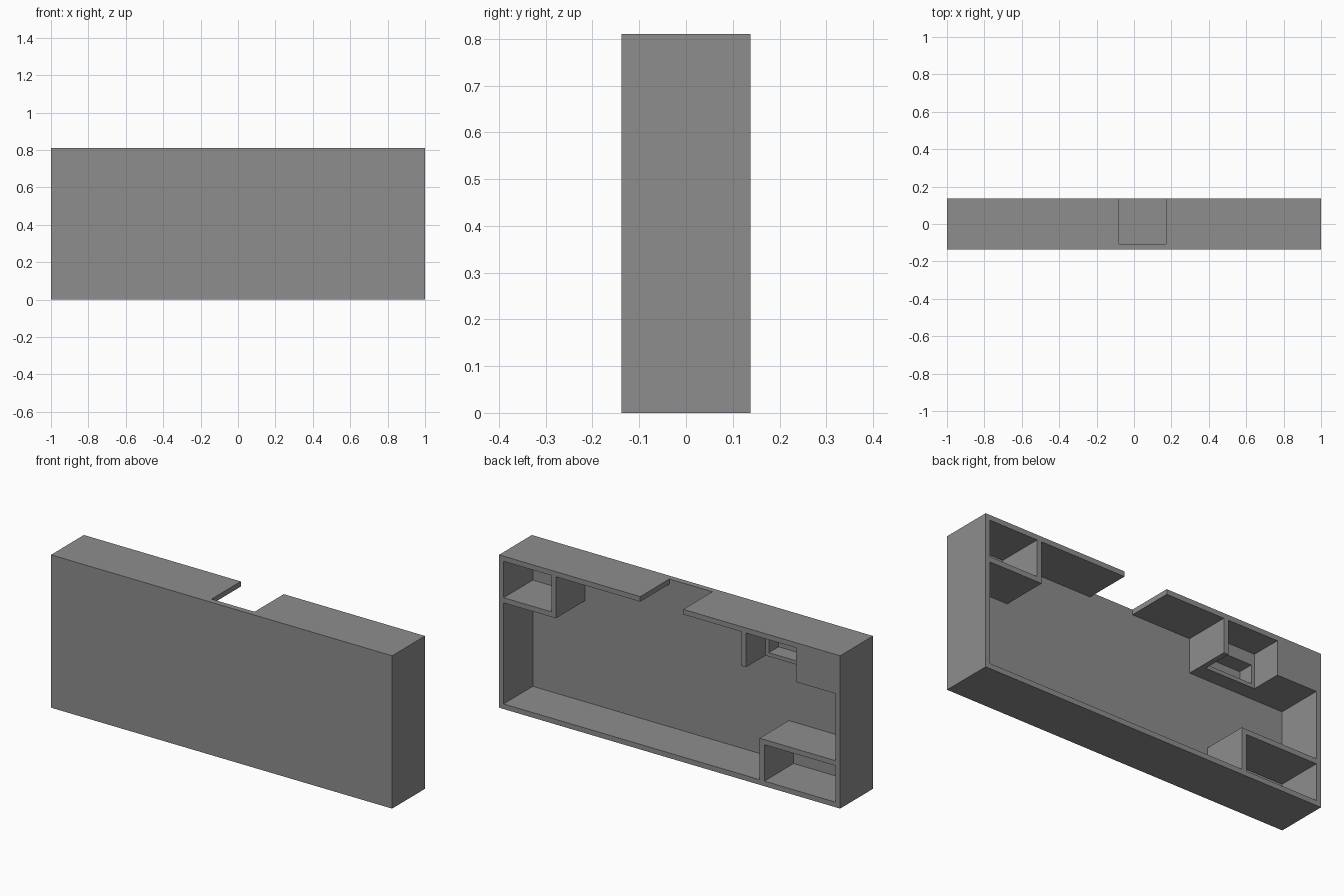
import bpy, bmesh
from mathutils import Vector

if "Cube" in bpy.data.objects:
    bpy.data.objects.remove(bpy.data.objects["Cube"])

WALL = 0.027
X, Y, Z = 1.0, 0.1375, 0.81          # half width, half depth, full height
XI, ZI = X - WALL, Z - WALL          # inner faces of the side and top walls
FLOOR = -0.107                       # inner face of the front panel
OUT = Y + 0.1                        # cutters reach past the open back

grey = bpy.data.materials.new("grey")
grey.diffuse_color = (0.27, 0.27, 0.27, 1)
grey.use_nodes = True
grey.node_tree.nodes["Principled BSDF"].inputs["Base Color"].default_value = grey.diffuse_color


def prism(name, outline, y0, y1):
    """Extrude an (x, z) outline from y0 to y1."""
    bm = bmesh.new()
    face = bm.faces.new([bm.verts.new((x, y0, z)) for x, z in outline])
    ext = bmesh.ops.extrude_face_region(bm, geom=[face])
    moved = [v for v in ext["geom"] if isinstance(v, bmesh.types.BMVert)]
    bmesh.ops.translate(bm, verts=moved, vec=Vector((0, y1 - y0, 0)))
    bmesh.ops.recalc_face_normals(bm, faces=bm.faces)
    mesh = bpy.data.meshes.new(name)
    bm.to_mesh(mesh)
    bm.free()
    mesh.materials.append(grey)
    obj = bpy.data.objects.new(name, mesh)
    bpy.context.collection.objects.link(obj)
    return obj


def box(name, x0, x1, z0, z1, y0, y1=OUT):
    return prism(name, [(x0, z0), (x1, z0), (x1, z1), (x0, z1)], y0, y1)


tray = box("tray", -X, X, 0, Z, -Y, Y)

cutters = [
    # main hollow, stepping around the three corner compartments
    prism("main_hollow", [
        (-0.528, WALL), (XI, WALL), (XI, 0.563), (0.666, 0.563),
        (0.666, ZI), (-0.421, ZI), (-0.421, 0.602), (-XI, 0.602),
        (-XI, 0.247), (-0.528, 0.247)], FLOOR, OUT),
    # upper corner and lower corner compartments
    box("upper_pocket", 0.693, XI, 0.59, ZI, FLOOR),
    box("lower_pocket", -XI, -0.556, WALL, 0.22, FLOOR),
    # recess beside the solid corner block, open downwards
    box("block_recess", -0.74, -0.449, 0.5, ZI, -0.025),
    # small slot sunk into the recess
    box("slot", -0.721, -0.468, 0.622, 0.72, FLOOR, 0.03),
    # notch through the top wall
    box("top_notch", -0.08, 0.172, 0.7, Z + 0.1, FLOOR),
]

bpy.context.view_layer.objects.active = tray
tray.select_set(True)
for cutter in cutters:
    mod = tray.modifiers.new(cutter.name, "BOOLEAN")
    mod.operation = "DIFFERENCE"
    mod.solver = "EXACT"
    mod.object = cutter
    bpy.ops.object.modifier_apply(modifier=mod.name)
    bpy.data.objects.remove(cutter)
